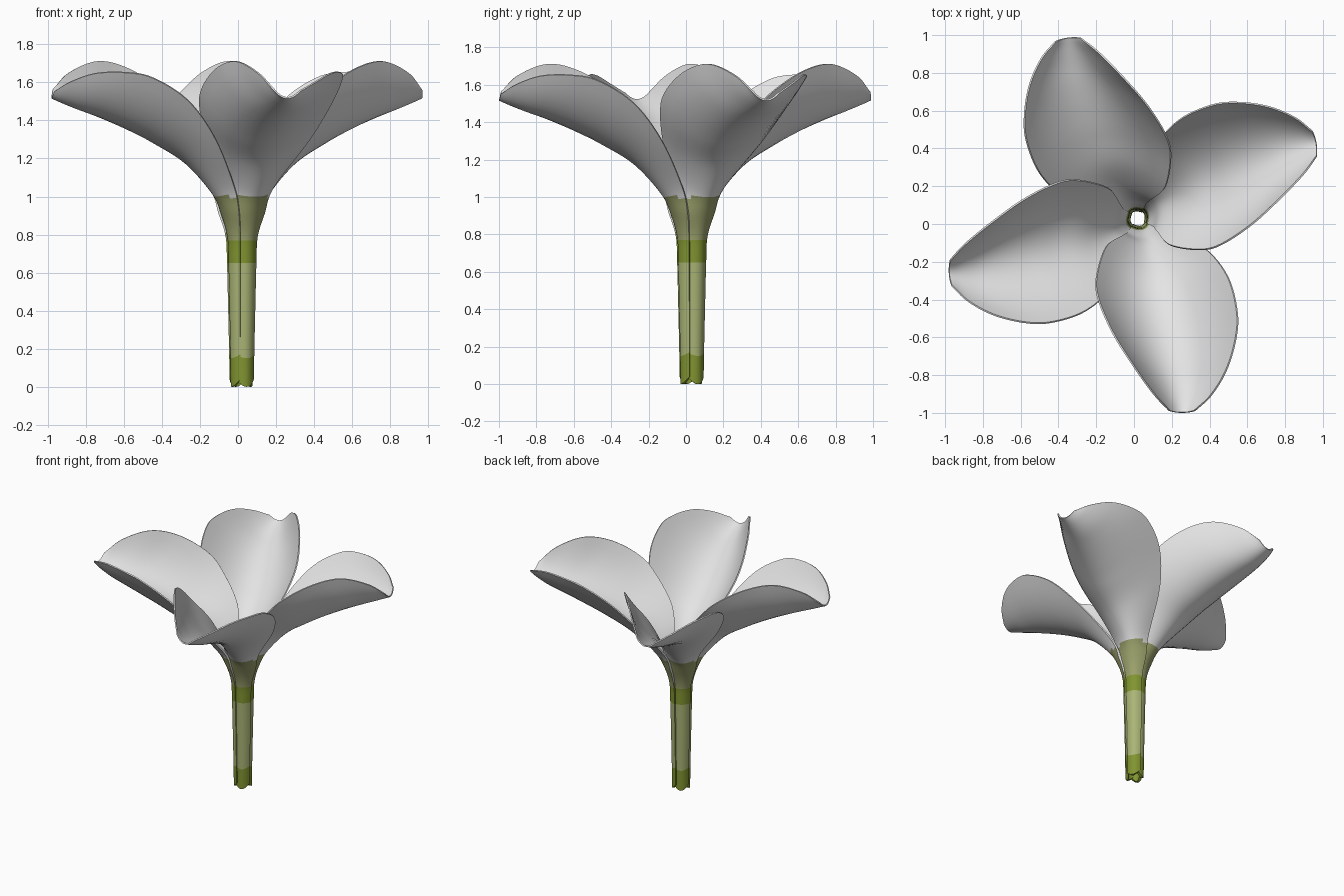
import bpy, math
from mathutils import Vector, Matrix

if "Cube" in bpy.data.objects:
    bpy.data.objects.remove(bpy.data.objects["Cube"])

CENTRE = Vector((0.02, 0.03, 0))


def material(name, rgb):
    m = bpy.data.materials.new(name)
    m.diffuse_color = (*rgb, 1)
    m.use_nodes = True
    m.node_tree.nodes["Principled BSDF"].inputs["Base Color"].default_value = m.diffuse_color
    return m


MATS = [material("petal white", (0.78, 0.78, 0.78)),
        material("throat olive", (0.33, 0.36, 0.15)),
        material("dark green", (0.22, 0.30, 0.03)),
        material("pale green", (0.40, 0.46, 0.18))]


def stem_row(r, z, dz=0.0):
    # arc of the stem tube; the right edge lies just outside its neighbour
    out = []
    for ang, k, d in ((-125, 0.94, dz), (-65, 1.0, 0), (-10, 1.04, dz)):
        a = math.radians(ang)
        out.append(Vector((r * k * math.cos(a), r * k * math.sin(a), z + d)))
    return out


def row(*p):
    return [Vector(p[i:i + 3]) for i in (0, 3, 6)]


# left edge, middle and right edge of one petal, from stem foot to tip
ROWS = [
    stem_row(0.062, 0.0, 0.04), stem_row(0.064, 0.15, 0.02), stem_row(0.069, 0.40),
    stem_row(0.075, 0.65), stem_row(0.082, 0.79), stem_row(0.118, 0.91),
    row(-.09, -.10, 1.05, .07, -.165, 1.02, .17, -.05, 1.05),
    row(-.17, -.15, 1.25, .10, -.31, 1.175, .36, -.16, 1.30),
    row(-.22, -.30, 1.44, .14, -.48, 1.28, .48, -.31, 1.50),
    row(-.215, -.42, 1.56, .17, -.62, 1.35, .53, -.50, 1.62),
    row(-.14, -.60, 1.67, .19, -.76, 1.41, .52, -.65, 1.65),
    row(-.035, -.77, 1.71, .21, -.88, 1.455, .47, -.81, 1.645),
    row(.08, -.93, 1.65, .225, -.97, 1.49, .39, -.94, 1.60),
    row(.165, -1.02, 1.56, .235, -1.03, 1.515, .305, -1.02, 1.55),
]


def spline(pts, steps):
    # Catmull-Rom through the points
    p = [2 * pts[0] - pts[1]] + pts + [2 * pts[-1] - pts[-2]]
    out = []
    for i in range(1, len(p) - 2):
        a, b, c, d = p[i - 1:i + 3]
        for s in range(steps):
            t = s / steps
            out.append(0.5 * (2 * b + (c - a) * t + (2 * a - 5 * b + 4 * c - d) * t * t
                              + (3 * b - a - 3 * c + d) * t ** 3))
    return out + [pts[-1]]


def colour(z, inside=False):
    if z > (0.82 if inside else 1.0):
        return 0
    if z > 0.775:
        return 1
    if z > 0.645:
        return 2
    return 3 if z > 0.16 else 2


def petal(index, angle, length):
    left, mid, right = (spline([r[k] for r in ROWS], 6) for k in range(3))
    n, nu = len(left), 18
    verts, faces = [], []
    for l, m, r in zip(left, mid, right):
        for j in range(nu + 1):
            u = j / nu
            v = l * (1 - u) * (1 - 2 * u) + m * 4 * u * (1 - u) + r * u * (2 * u - 1)
            verts.append((v.x, v.y * length, v.z))
    for i in range(n - 1):
        for j in range(nu):
            a = i * (nu + 1) + j
            faces.append((a, a + 1, a + nu + 2, a + nu + 1))
    me = bpy.data.meshes.new("petal")
    me.from_pydata(verts, [], faces)
    for m in MATS:
        me.materials.append(m)
    ob = bpy.data.objects.new(f"petal_{index + 1}", me)
    bpy.context.collection.objects.link(ob)
    ob.matrix_world = Matrix.Translation(CENTRE) @ Matrix.Rotation(math.radians(angle), 4, 'Z')
    # wall thickened inward: fleshy stem, thin blade
    group = ob.vertex_groups.new(name="wall")
    for i, v in enumerate(verts):
        group.add([i], min(1, max(0.45, 1 - (v[2] - 0.8) * 1.2)), 'REPLACE')
    sol = ob.modifiers.new("wall", 'SOLIDIFY')
    sol.thickness = 0.02
    sol.offset = -1
    sol.vertex_group = "wall"
    bpy.ops.object.select_all(action='DESELECT')
    ob.select_set(True)
    bpy.context.view_layer.objects.active = ob
    bpy.ops.object.modifier_apply(modifier="wall")
    # stem bands by height; the white runs deeper on the inside
    for f in ob.data.polygons:
        f.material_index = colour(f.center.z, f.index >= len(faces))
    bpy.ops.object.shade_smooth_by_angle(angle=math.radians(50))


# four overlapping petals whose lower ends wrap into the stem
for i, (angle, length) in enumerate(((0, 1.0), (99.5, 0.97), (188, 0.97), (273, 0.985))):
    petal(i, angle, length)
